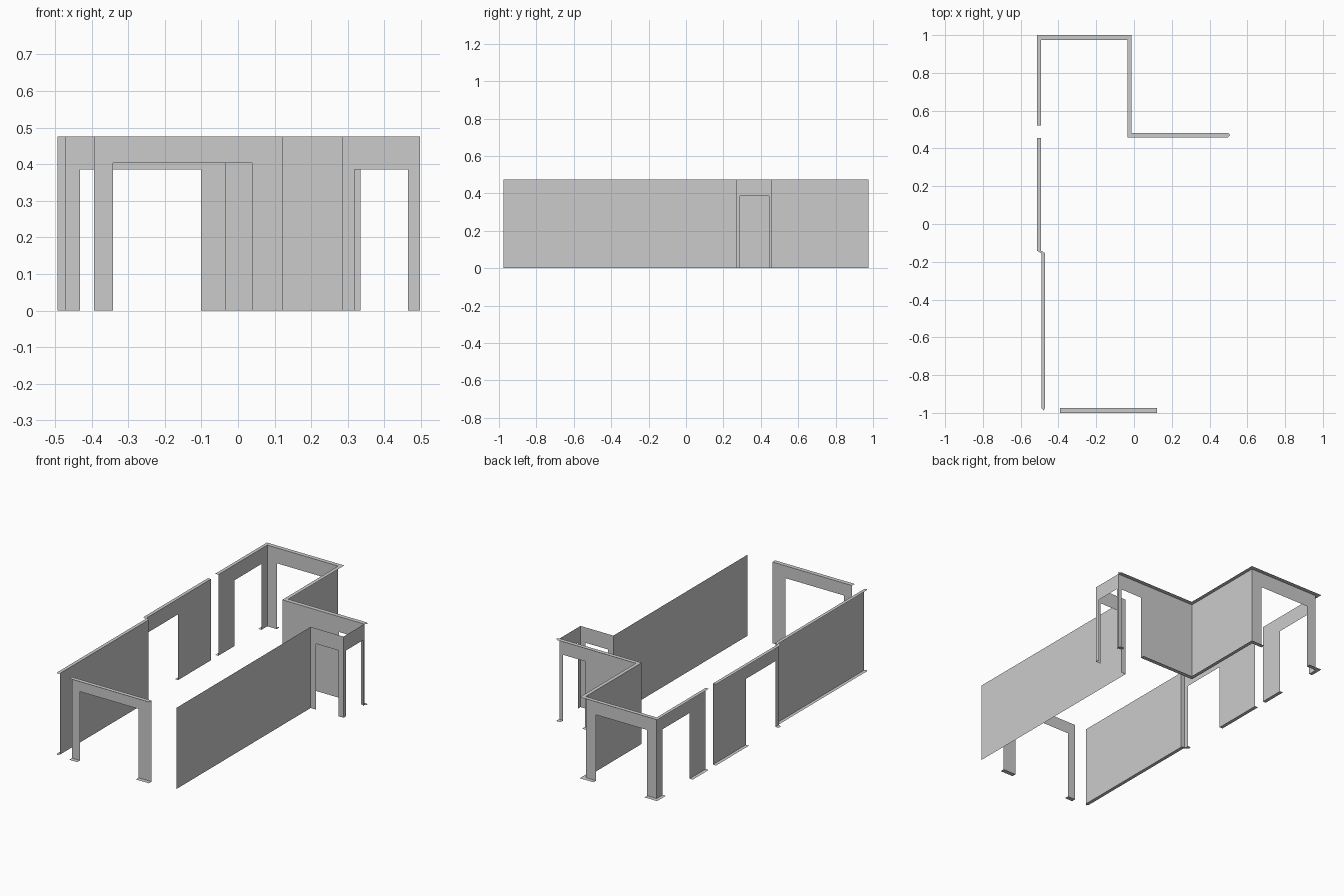
import bpy
from mathutils import Vector

if "Cube" in bpy.data.objects:
    bpy.data.objects.remove(bpy.data.objects["Cube"])

H = 0.475  # wall height


def make(name, polys):
    """Mesh object from a list of polygons given as point loops."""
    verts, faces = [], []
    for p in polys:
        faces.append(range(len(verts), len(verts) + len(p)))
        verts += p
    me = bpy.data.meshes.new(name)
    me.from_pydata(verts, [], [list(f) for f in faces])
    ob = bpy.data.objects.new(name, me)
    bpy.context.collection.objects.link(ob)
    return ob


def oriented(loop, up):
    """Horizontal polygon facing up or down."""
    n = Vector((0, 0, 0))
    for a, b in zip(loop, loop[1:] + loop[:1]):
        n += Vector(a).cross(Vector(b))
    return loop if (n.z > 0) == up else loop[::-1]


def wall(name, axis, pos, a, b, door=None, strip=None):
    """Thin wall panel from a to b along an axis at pos.
    door = (start, end, height); strip = (outer pos, outer a, outer b, tip)."""
    def pt(u, v, z):
        return (u, v, z) if axis == 'x' else (v, u, z)

    prof = [(a, 0)]
    runs = [(a, b)]
    if door:
        d0, d1, dh = door
        prof += [(d0, 0), (d0, dh), (d1, dh), (d1, 0)]
        runs = [(a, d0), (d1, b)]
    prof += [(b, 0), (b, H), (a, H)]
    make(name, [[pt(u, pos, z) for u, z in prof]])

    if strip:
        out, oa, ob, tip = strip
        mid = (pos + out) / 2

        def flat(r, z, up):
            u0, u1 = r
            loop = [pt(u0, pos, z), pt(u1, pos, z)]
            if tip and u1 == b and tip > 0:
                loop.append(pt(u1 + tip, mid, z))
            loop += [pt(ob if u1 == b else u1, out, z),
                     pt(oa if u0 == a else u0, out, z)]
            if tip and u0 == a and tip < 0:
                loop.append(pt(u0 + tip, mid, z))
            return oriented(loop, up)

        make(name + "_top_strip", [flat((a, b), H, True)])
        make(name + "_foot_strip", [flat(r, 0, False) for r in runs])


# front wall with wide opening
wall("front_wall", 'x', -0.975, -0.393, 0.123, (-0.341, 0.038, 0.403),
     (-1.0, -0.393, 0.123, 0))

# left side: front solid wall, small jog, doorway wall, rear doorway wall
wall("left_front_wall", 'y', -0.47, -0.975, -0.155, None,
     (-0.49, -0.975, -0.142, -0.012))
wall("left_jog", 'x', -0.155, -0.493, -0.47, None,
     (-0.142, -0.51, -0.49, 0))
wall("left_middle_wall", 'y', -0.493, -0.155, 0.455, (-0.122, 0.15, 0.385),
     (-0.513, -0.142, 0.455, 0))
wall("left_rear_wall", 'y', -0.493, 0.522, 0.975, (0.67, 0.92, 0.385),
     (-0.513, 0.522, 1.0, 0))

# back wall, step wall and rear right wall
wall("back_wall", 'x', 0.975, -0.493, -0.034, (-0.431, -0.101, 0.385),
     (1.0, -0.513, -0.012, 0))
wall("step_wall", 'y', -0.034, 0.458, 0.975, None,
     (-0.012, 0.483, 1.0, 0))
wall("right_rear_wall", 'x', 0.458, -0.034, 0.497, (0.334, 0.475, 0.385),
     (0.483, -0.012, 0.497, 0.012))

# right side: small porch with two doorways and the long plain wall
wall("porch_side_wall", 'y', 0.497, 0.266, 0.458, (0.29, 0.444, 0.385))
wall("porch_front_wall", 'x', 0.266, 0.284, 0.497, (0.318, 0.465, 0.385))
wall("right_long_wall", 'y', 0.284, -0.975, 0.266)
